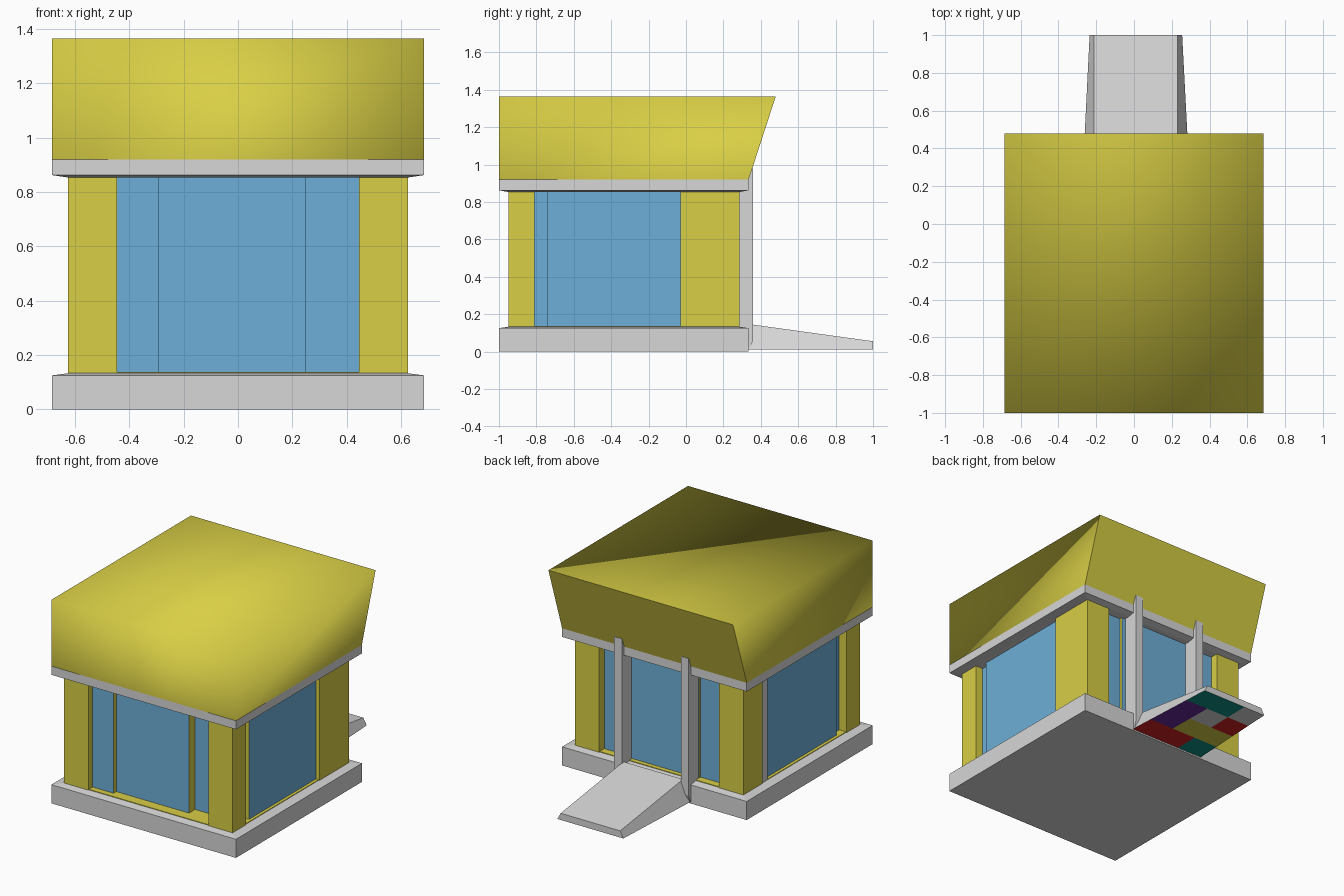
import bpy, bmesh

if "Cube" in bpy.data.objects:
    bpy.data.objects.remove(bpy.data.objects["Cube"])


def mat(name, r, g, b):
    m = bpy.data.materials.new(name)
    m.diffuse_color = (r, g, b, 1)
    m.use_nodes = True
    m.node_tree.nodes["Principled BSDF"].inputs["Base Color"].default_value = m.diffuse_color
    return m


yellow = mat("yellow", 0.69, 0.62, 0.06)
grey = mat("light_grey", 0.68, 0.68, 0.68)
blue = mat("window_blue", 0.155, 0.43, 0.69)
teal = mat("teal", 0.005, 0.28, 0.23)
purple = mat("purple", 0.13, 0.025, 0.33)
red = mat("red", 0.63, 0.015, 0.015)


def finish(name, bm, mats):
    bmesh.ops.recalc_face_normals(bm, faces=bm.faces)
    me = bpy.data.meshes.new(name)
    bm.to_mesh(me)
    bm.free()
    for m in mats:
        me.materials.append(m)
    ob = bpy.data.objects.new(name, me)
    bpy.context.collection.objects.link(ob)
    return ob


def loft(name, rings, mats):
    """Closed solid through rectangles (x0, x1, y0, y1, z)."""
    bm = bmesh.new()
    loops = [[bm.verts.new((x, y, z)) for x, y in ((a, c), (b, c), (b, d), (a, d))]
             for a, b, c, d, z in rings]
    for lo, hi in zip(loops, loops[1:]):
        for i in range(4):
            j = (i + 1) % 4
            bm.faces.new((lo[i], lo[j], hi[j], hi[i]))
    bm.faces.new(loops[0])
    bm.faces.new(loops[-1])
    return finish(name, bm, mats)


def box(name, x0, x1, y0, y1, z0, z1, m):
    return loft(name, [(x0, x1, y0, y1, z0), (x0, x1, y0, y1, z1)], [m])


Z0, Z1 = 0.133, 0.853
OUT = (-0.685, 0.685, -1.0, 0.335)
INN = (-0.625, 0.625, -0.95, 0.285)


def pane(name, x0, x1, y0, y1, axis):
    """Blue glass panel facing along axis, with yellow end faces."""
    ob = loft(name, [(x0, x1, y0, y1, Z0), (x0, x1, y0, y1, Z1)], [blue, yellow])
    for p in ob.data.polygons:
        p.material_index = 0 if abs(p.normal[axis]) > 0.9 else 1


# Base slab and ceiling slab with shallow sloping rims
loft("base_slab", [(*OUT, 0), (*OUT, 0.125), (*INN, Z0)], [grey])
loft("ceiling_slab", [(*INN, Z1), (*OUT, 0.862), (*OUT, 0.92)], [grey])
box("floor_plate", -0.62, 0.62, -0.945, 0.28, Z0, Z0 + 0.004, yellow)

# Roof: big softly shaded block, back face leaning outward
roof = loft("roof", [(*OUT, 0.92), (-0.685, 0.685, -1.0, 0.48, 1.365)], [yellow])
bm = bmesh.new()
bm.from_mesh(roof.data)
for f in bm.faces:
    flat = f.normal.y > 0.5 or f.normal.z < -0.9
    f.smooth = not flat
    if flat:
        for e in f.edges:
            e.smooth = False
bm.to_mesh(roof.data)
bm.free()

# Corner columns and side windows, mirrored left and right
for s, side in ((-1, "left"), (1, "right")):
    def span(a, b):
        return sorted((s * a, s * b))
    back_start = -0.03 if s > 0 else 0.08
    box("front_column_" + side, *span(0.445, 0.625), -0.95, -0.81, Z0, Z1, yellow)
    box("back_column_" + side, *span(0.445, 0.625), back_start, 0.285, Z0, Z1, yellow)
    pane("side_window_" + side, *span(0.54, 0.60), -0.74, 0.02, 0)
    pane("side_window_narrow_" + side, *span(0.51, 0.57), -0.815, -0.735, 0)
box("left_window_post", -0.62, -0.54, 0.02, 0.08, Z0, Z1, grey)

# Front windows, stepped back like sliding panels
pane("front_window_left", -0.45, -0.29, -0.905, -0.78, 1)
pane("front_window_middle", -0.29, 0.25, -0.876, -0.78, 1)
pane("front_window_right", 0.25, 0.45, -0.812, -0.76, 1)

# Back windows
pane("back_window_middle", -0.27, 0.31, 0.18, 0.25, 1)
pane("back_window_left", -0.45, -0.27, 0.16, 0.23, 1)
pane("back_window_right", 0.31, 0.45, 0.16, 0.23, 1)

# Door posts beside the ramp, running up into the roof overhang
for name, a, b in (("door_post_left", -0.27, -0.212), ("door_post_right", 0.225, 0.285)):
    loft(name, [(a, b, 0.335, 0.34, 0.01), (a, b, 0.255, 0.358, 0.06),
                (a, b, 0.255, 0.358, 0.98)], [grey])

# Entrance ramp with flared sides; underside is a grid of coloured patches
mats = [grey, yellow, teal, purple, red]
pattern = ["244", "113", "403", "022"]       # rows from building outward
bm = bmesh.new()
grid = []
for r in range(5):
    t = r / 4
    x0, x1, y = -0.268 + 0.033 * t, 0.29 - 0.035 * t, 0.335 + 0.665 * t
    grid.append([bm.verts.new((x0 + (x1 - x0) * c / 3, y, 0.01)) for c in range(4)])
for r in range(4):
    for c in range(3):
        f = bm.faces.new((grid[r][c], grid[r][c + 1], grid[r + 1][c + 1], grid[r + 1][c]))
        f.material_index = int(pattern[r][c])
top = [bm.verts.new(p) for p in ((-0.212, 0.335, 0.147), (0.23, 0.335, 0.147),
                                 (0.23, 1, 0.055), (-0.212, 1, 0.055))]
bm.faces.new(top)
bm.faces.new([*grid[0], top[1], top[0]])
bm.faces.new([*grid[4], top[2], top[3]])
bm.faces.new([*(g[0] for g in grid), top[3], top[0]])
bm.faces.new([*(g[3] for g in grid), top[2], top[1]])
finish("entrance_ramp", bm, mats)
